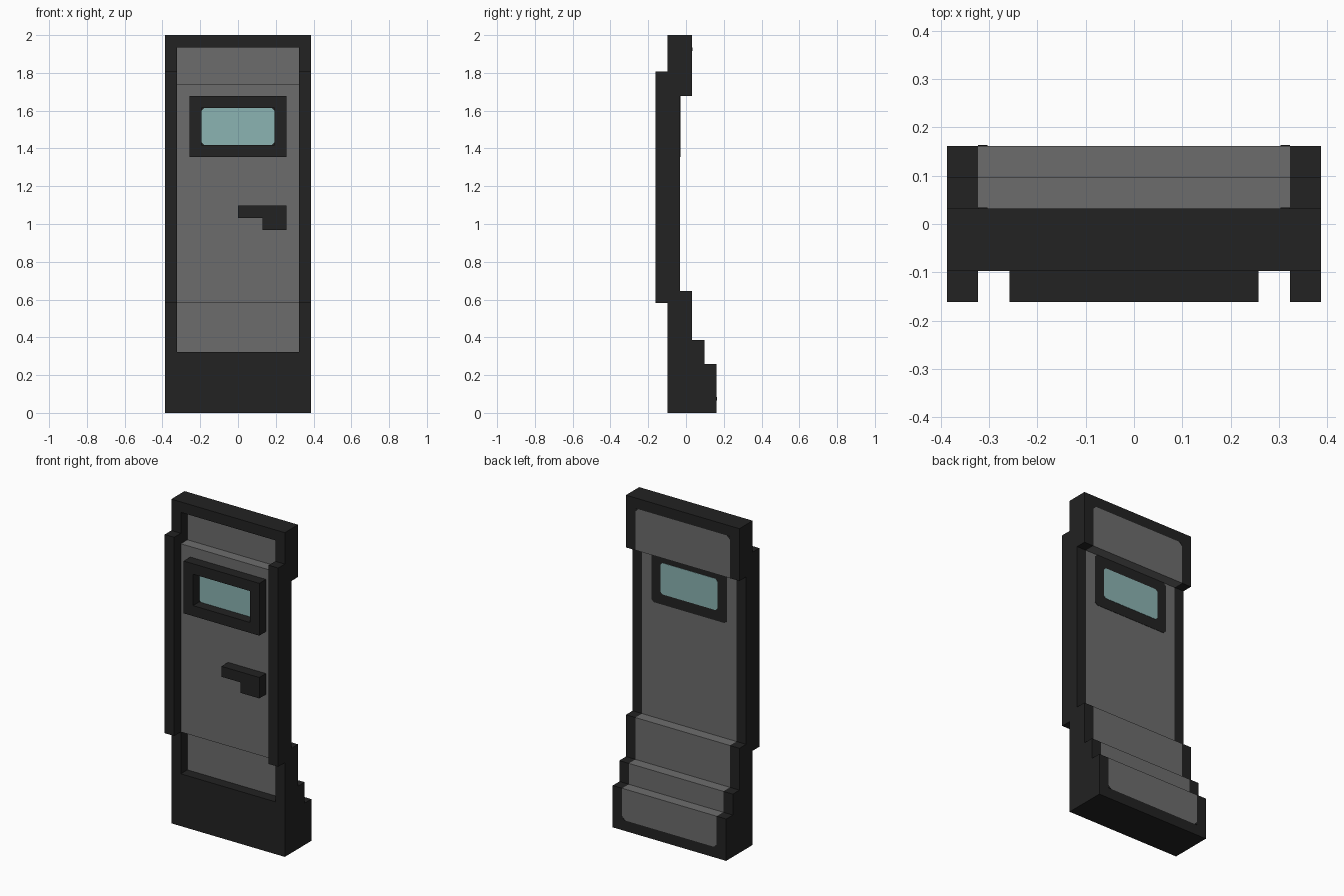
import bpy
import bmesh
from mathutils import Vector

cube = bpy.data.objects.get("Cube")
if cube:
    bpy.data.objects.remove(cube, do_unlink=True)

U = 2 / 31        # one grid step; all part sizes below are in steps
THIN = 0.03       # relief of painted plates, in steps


def material(name, rgb):
    m = bpy.data.materials.new(name)
    m.use_nodes = True
    m.diffuse_color = (*rgb, 1)
    bsdf = m.node_tree.nodes["Principled BSDF"]
    bsdf.inputs["Base Color"].default_value = (*rgb, 1)
    bsdf.inputs["Roughness"].default_value = 0.8
    return m


DARK = material("dark frame", (0.016, 0.016, 0.016))
GREY = material("grey panel", (0.152, 0.152, 0.152))
GLASS = material("pale teal glass", (0.258, 0.451, 0.445))


def prism(name, mat, points, axis, lo, hi):
    """Extrude a 2D outline: axis 'x' takes (y, z) points, axis 'y' takes (x, z)."""
    bm = bmesh.new()
    put = (lambda p, d: (d, p[0], p[1])) if axis == "x" else (lambda p, d: (p[0], d, p[1]))
    face = bm.faces.new([bm.verts.new(Vector(put(p, lo)) * U) for p in points])
    ext = bmesh.ops.extrude_face_region(bm, geom=[face])
    verts = [g for g in ext["geom"] if isinstance(g, bmesh.types.BMVert)]
    bmesh.ops.translate(bm, verts=verts, vec=Vector(put((0, 0), hi - lo)) * U)
    bmesh.ops.recalc_face_normals(bm, faces=bm.faces)
    mesh = bpy.data.meshes.new(name)
    bm.to_mesh(mesh)
    bm.free()
    mesh.materials.append(mat)
    obj = bpy.data.objects.new(name, mesh)
    bpy.context.collection.objects.link(obj)
    return obj


def mirror_x(obj):
    obj.modifiers.new("mirror", "MIRROR").use_axis[0] = True


def cut_rect(w, z0, z1, c):
    """Rectangle of half width w with corners cut by c."""
    return [(-w + c, z0), (w - c, z0), (w, z0 + c), (w, z1 - c),
            (w - c, z1), (-w + c, z1), (-w, z1 - c), (-w, z0 + c)]


# Stepped side rails
mirror_x(prism("side_rail", DARK, [
    (-1.5, 0), (-1.5, 9), (-2.5, 9), (-2.5, 28), (-1.5, 28), (-1.5, 31),
    (0.5, 31), (0.5, 26), (-0.5, 26), (-0.5, 10), (0.5, 10), (0.5, 6),
    (1.5, 6), (1.5, 4), (2.5, 4), (2.5, 0)], "x", 5, 6))

# Top rail, and bottom rail with its raised front
prism("top_rail", DARK, [(-1.5, 30), (0.5, 30), (0.5, 31), (-1.5, 31)], "x", -5, 5)
prism("bottom_rail", DARK, [(-1.5, 0), (2.5, 0), (2.5, 1), (-0.5, 1),
                            (-0.5, 5), (-1.5, 5)], "x", -5, 5)

# Stepped door panel
prism("door_panel", GREY, [
    (-0.5, 1), (-0.5, 9), (-1.5, 9), (-1.5, 27), (-0.5, 27), (-0.5, 30),
    (0.5, 30), (0.5, 26), (-0.5, 26), (-0.5, 10), (0.5, 10), (0.5, 6),
    (1.5, 6), (1.5, 4), (2.5, 4), (2.5, 1)], "x", -5, 5)

# Dark cut corners on the back of the panel
for name, y, z, s in (("upper_back_corner", 0.5, 30, -0.3), ("lower_back_corner", 2.5, 1, 0.3)):
    mirror_x(prism(name, DARK, [(5, z), (4.7, z), (5, z + s)], "y", y - 0.1, y + THIN))

# Window: inner surround and glass run through the panel
prism("window_surround", DARK, cut_rect(4, 21, 26, 0.25), "y", -1.5 - THIN, -0.5 + THIN)
prism("window_glass", GLASS, cut_rect(3, 22, 25, 0.2), "y", -1.5 - 2 * THIN, -0.5 + 2 * THIN)

# Raised window frame on the front
mirror_x(prism("window_frame", DARK, [
    (0, 21), (4, 21), (4, 26), (0, 26), (0, 25), (3, 25), (3, 22), (0, 22)],
    "y", -2.5, -1.5))

# Door handle
prism("door_handle", DARK, [(0, 16), (2, 16), (2, 15), (4, 15), (4, 17), (0, 17)],
      "y", -2.5, -1.5)
